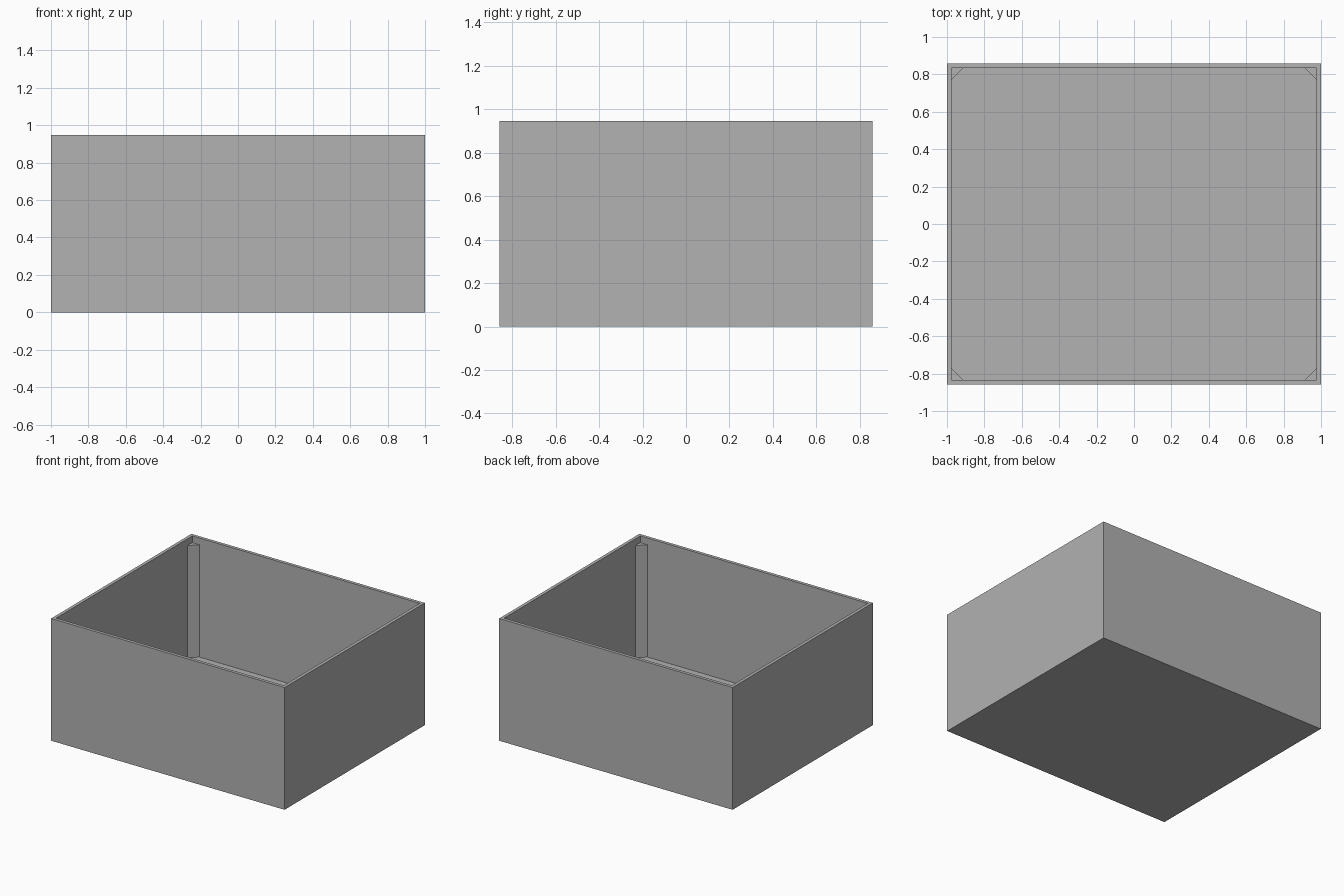
import bpy
import bmesh

# Remove the default object
cube = bpy.data.objects.get("Cube")
if cube:
    bpy.data.objects.remove(cube, do_unlink=True)

HALF_X, HALF_Y, HEIGHT = 1.0, 0.858, 0.947
WALL = 0.025        # thickness of walls and floor
POST_LEG = 0.06     # legs of the triangular corner posts
POST_TOP = 0.895

# Single grey material
grey = bpy.data.materials.new("plain grey")
grey.use_nodes = True
colour = (0.445, 0.445, 0.445, 1.0)
grey.diffuse_color = colour
grey.node_tree.nodes["Principled BSDF"].inputs["Base Color"].default_value = colour


def make_object(name, bm):
    bmesh.ops.recalc_face_normals(bm, faces=bm.faces)
    mesh = bpy.data.meshes.new(name)
    bm.to_mesh(mesh)
    bm.free()
    mesh.materials.append(grey)
    obj = bpy.data.objects.new(name, mesh)
    bpy.context.scene.collection.objects.link(obj)
    return obj


# Open box: inset the top face for the rim, then push it down to the floor
bm = bmesh.new()
bmesh.ops.create_cube(bm, size=1)
for v in bm.verts:
    v.co.x *= 2 * HALF_X
    v.co.y *= 2 * HALF_Y
    v.co.z = (v.co.z + 0.5) * HEIGHT
top = max(bm.faces, key=lambda f: f.calc_center_median().z)
bmesh.ops.inset_region(bm, faces=[top], thickness=WALL, use_even_offset=True)
result = bmesh.ops.extrude_discrete_faces(bm, faces=[top])
for v in result["faces"][0].verts:
    v.co.z = WALL
make_object("open_box", bm)

# Triangular post in each inner corner, standing on the floor below the rim
for side, sx in (("right", -1), ("left", 1)):
    for end, sy in (("front", -1), ("back", 1)):
        x, y = sx * (HALF_X - WALL), sy * (HALF_Y - WALL)
        corner = [(x, y), (x - sx * POST_LEG, y), (x, y - sy * POST_LEG)]
        bm = bmesh.new()
        base = bm.faces.new([bm.verts.new((px, py, WALL)) for px, py in corner])
        prism = bmesh.ops.extrude_face_region(bm, geom=[base], use_keep_orig=True)
        for v in prism["geom"]:
            if isinstance(v, bmesh.types.BMVert):
                v.co.z = POST_TOP
        make_object(f"corner_post_{end}_{side}", bm)
